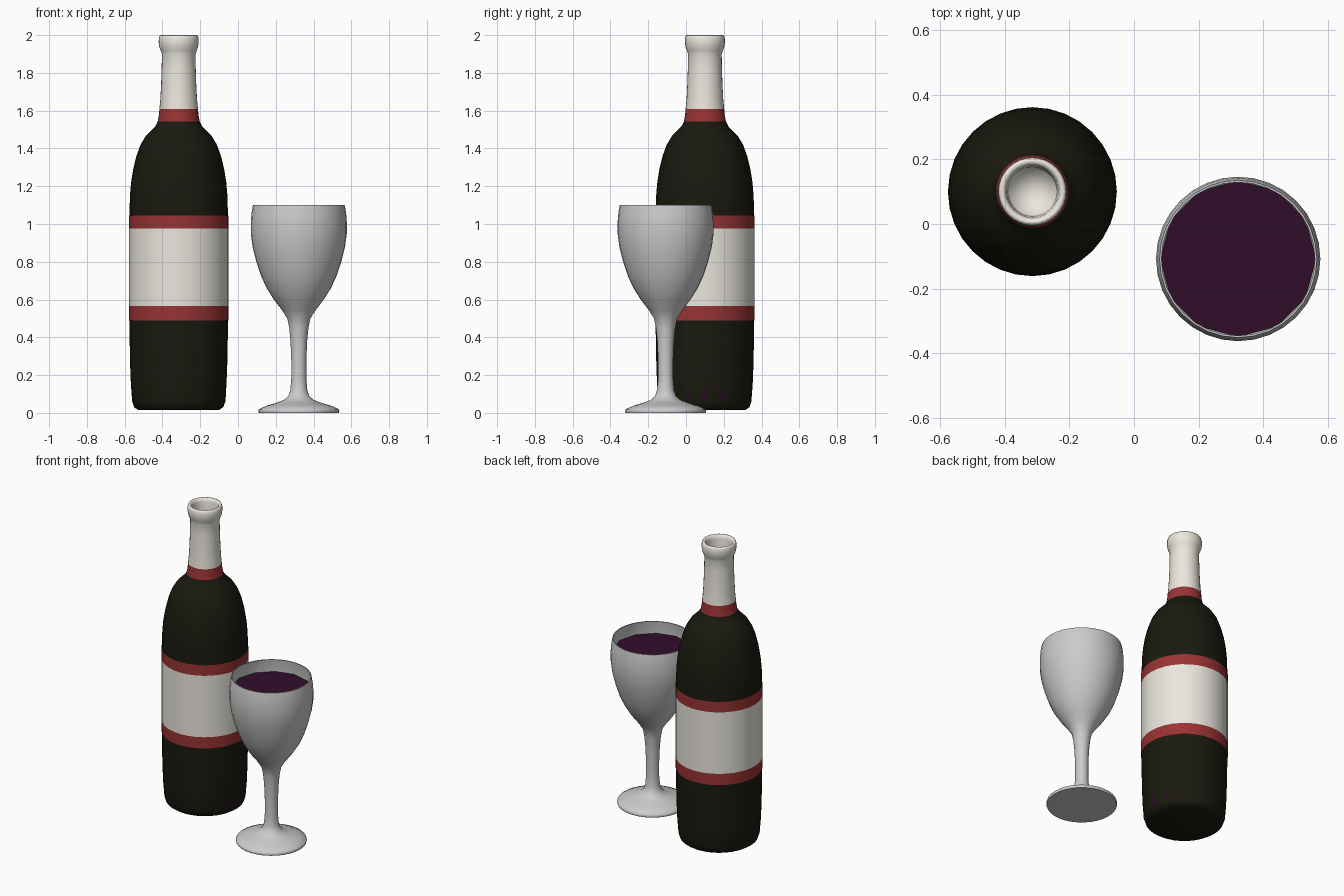
import bpy, bmesh, math

BOTTLE = (-0.314, 0.100)
GLASS = (0.322, -0.108)


def material(name, rgb):
    m = bpy.data.materials.new(name)
    m.diffuse_color = (*rgb, 1)
    return m


def lathe(name, profile, centre, mat=None, sides=32, smooth=True, angle=40):
    """Revolve (radius, z) points around a vertical axis."""
    bm = bmesh.new()
    rings = []
    for r, z in profile:
        if r == 0:
            rings.append([bm.verts.new((0, 0, z))] * sides)
        else:
            rings.append([bm.verts.new((r * math.cos(math.tau * i / sides),
                                        r * math.sin(math.tau * i / sides), z))
                          for i in range(sides)])
    for a, b in zip(rings, rings[1:]):
        for i in range(sides):
            j = (i + 1) % sides
            quad = list(dict.fromkeys((a[i], a[j], b[j], b[i])))
            bm.faces.new(quad)
    mesh = bpy.data.meshes.new(name)
    bm.to_mesh(mesh)
    bm.free()
    ob = bpy.data.objects.new(name, mesh)
    ob.location = (*centre, 0)
    bpy.context.collection.objects.link(ob)
    if mat:
        mesh.materials.append(mat)
    if smooth:
        bpy.ops.object.select_all(action='DESELECT')
        ob.select_set(True)
        bpy.context.view_layer.objects.active = ob
        bpy.ops.object.shade_smooth_by_angle(angle=math.radians(angle))
    return ob


dark = material("dark_glass", (0.010, 0.010, 0.005))
cream = material("cream_paper", (0.83, 0.80, 0.73))
red = material("red_trim", (0.32, 0.033, 0.033))
purple = material("wine_purple", (0.030, 0.004, 0.024))

# Bottle body
lathe("bottle_body", [
    (0, 0.016), (0.215, 0.016), (0.236, 0.03), (0.246, 0.06), (0.253, 0.15),
    (0.257, 0.25), (0.260, 0.40), (0.261, 0.50), (0.261, 1.04), (0.258, 1.15),
    (0.252, 1.22), (0.241, 1.29), (0.224, 1.36), (0.202, 1.42), (0.175, 1.465),
    (0.145, 1.495), (0.125, 1.515), (0.110, 1.545), (0.100, 1.60), (0.096, 1.62)],
    BOTTLE, dark)

# Label and its red borders
for name, lo, hi, mat in (("label", 0.565, 0.975, cream),
                          ("label_lower_border", 0.49, 0.565, red),
                          ("label_upper_border", 0.975, 1.045, red)):
    lathe(name, [(0.2635, lo), (0.2635, hi)], BOTTLE, mat)

# Neck ring and foil with a lip and hollow mouth
lathe("neck_ring", [(0.112, 1.54), (0.105, 1.575), (0.102, 1.61)], BOTTLE, red)
lathe("neck_foil", [
    (0.102, 1.61), (0.097, 1.66), (0.093, 1.74), (0.090, 1.83), (0.089, 1.90),
    (0.094, 1.915), (0.102, 1.935), (0.106, 1.96), (0.105, 1.985), (0.100, 1.998),
    (0.094, 2.0), (0.084, 1.994), (0.080, 1.975), (0.076, 1.93), (0.072, 1.86),
    (0, 1.84)], BOTTLE, cream, angle=80)

# Wine in the bottle, just breaking the surface on the right side
lathe("bottle_wine", [
    (0, 0.025), (0.215, 0.025), (0.243, 0.06), (0.252, 0.24), (0.253, 0.45),
    (0.253, 0.90), (0, 0.90)], (BOTTLE[0] + 0.005, BOTTLE[1]), purple, sides=16)

# Wine glass: foot, stem, bowl outside, rim, bowl inside
lathe("wine_glass", [
    (0, 0), (0.212, 0), (0.215, 0.010), (0.211, 0.020), (0.170, 0.038),
    (0.120, 0.053), (0.080, 0.068), (0.056, 0.088), (0.045, 0.12), (0.040, 0.18),
    (0.040, 0.28), (0.044, 0.38), (0.051, 0.45), (0.061, 0.50), (0.090, 0.545),
    (0.132, 0.60), (0.170, 0.66), (0.200, 0.725), (0.225, 0.80), (0.245, 0.88),
    (0.254, 0.95), (0.254, 1.01), (0.250, 1.06), (0.243, 1.10), (0.237, 1.10),
    (0.243, 1.06), (0.247, 1.00), (0.246, 0.95), (0.237, 0.88), (0.216, 0.80),
    (0.190, 0.725), (0.158, 0.66), (0.118, 0.60), (0.070, 0.55), (0, 0.53)],
    GLASS, angle=50)

# Wine in the glass, a low-sided fill
lathe("glass_wine", [
    (0, 0.55), (0.060, 0.56), (0.110, 0.61), (0.180, 0.725), (0.228, 0.88),
    (0.240, 0.95), (0.241, 1.02), (0, 1.02)], GLASS, purple, sides=12)

# Consistent outward normals
for ob in bpy.context.scene.objects:
    bm = bmesh.new()
    bm.from_mesh(ob.data)
    bmesh.ops.recalc_face_normals(bm, faces=bm.faces)
    bm.to_mesh(ob.data)
    bm.free()
